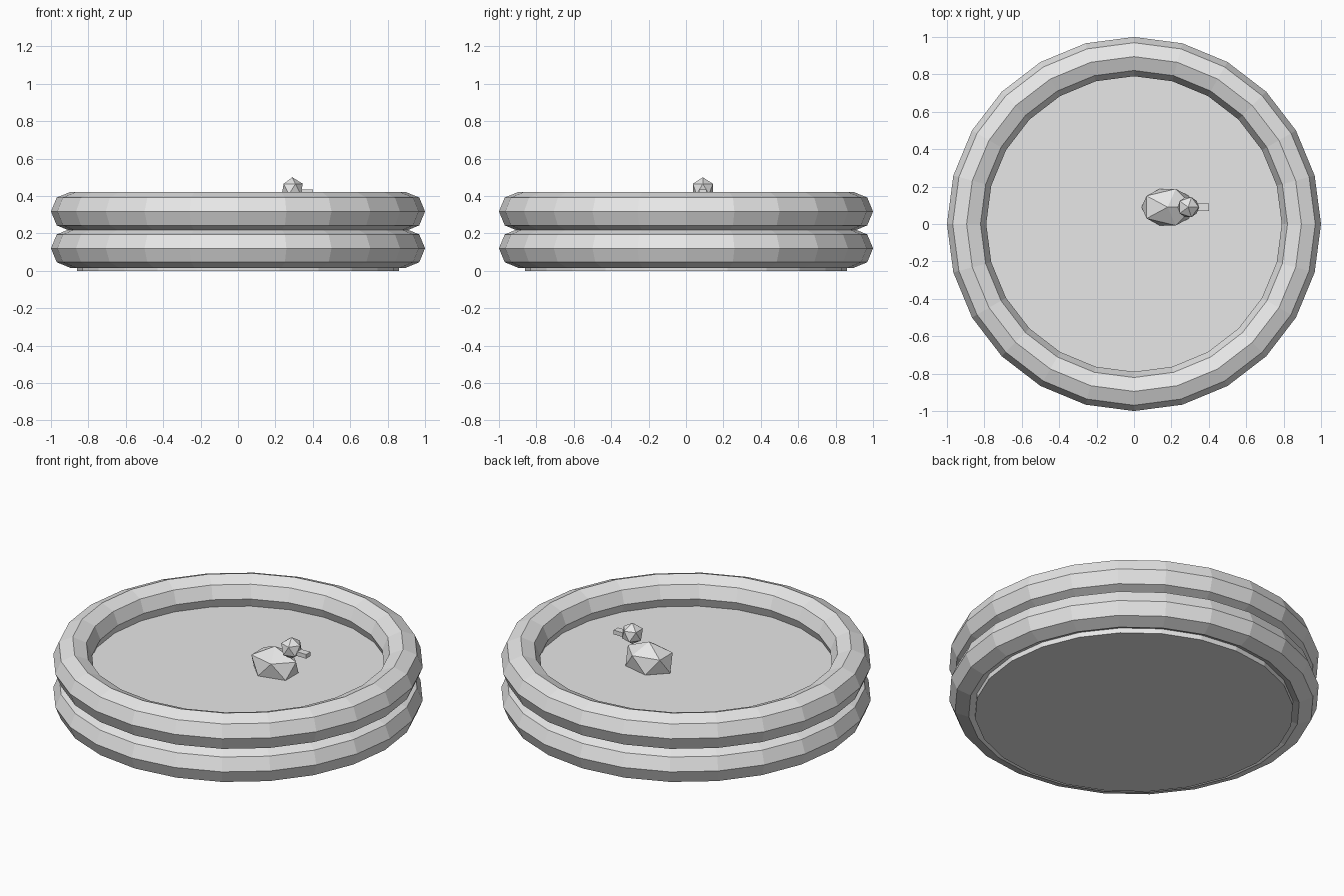
import bpy
import math

old = bpy.data.objects.get("Cube")
if old:
    bpy.data.objects.remove(old, do_unlink=True)

SIDES = 24
POND = (0.18, 0.09)  # where the toy bird floats

grey = bpy.data.materials.new("light_grey")
grey.use_nodes = True
grey.diffuse_color = (0.8, 0.8, 0.8, 1)
grey.node_tree.nodes["Principled BSDF"].inputs["Base Color"].default_value = (0.8, 0.8, 0.8, 1)


def finish(name, scale=(1, 1, 1)):
    """Name, scale and colour the newest object, leaving its faces flat."""
    obj = bpy.context.object
    obj.name = name
    obj.scale = scale
    obj.data.materials.append(grey)
    return obj


def disc(name, radius, bottom, top):
    bpy.ops.mesh.primitive_cylinder_add(
        vertices=SIDES, radius=radius, depth=top - bottom,
        location=(0, 0, (bottom + top) / 2))
    return finish(name)


def faceted_ball(name, location, radii):
    bpy.ops.mesh.primitive_ico_sphere_add(subdivisions=1, radius=1, location=location)
    return finish(name, radii)


# Two stacked inflated rings
for name, z in (("lower_ring", 0.12), ("upper_ring", 0.317)):
    bpy.ops.mesh.primitive_torus_add(
        major_segments=SIDES, minor_segments=8,
        major_radius=0.895, minor_radius=0.105, location=(0, 0, z))
    finish(name)

# Pool floor and water surface
disc("pool_floor", 0.86, 0, 0.04)
disc("water", 0.83, 0.245, 0.265)

# Floating toy bird
faceted_ball("bird_body", (*POND, 0.313), (0.156, 0.115, 0.104))
faceted_ball("bird_head", (POND[0] + 0.11, POND[1], 0.437), (0.063, 0.063, 0.063))
bpy.ops.mesh.primitive_cube_add(size=1, location=(POND[0] + 0.18, POND[1], 0.422))
finish("bird_beak", (0.08, 0.04, 0.025))
